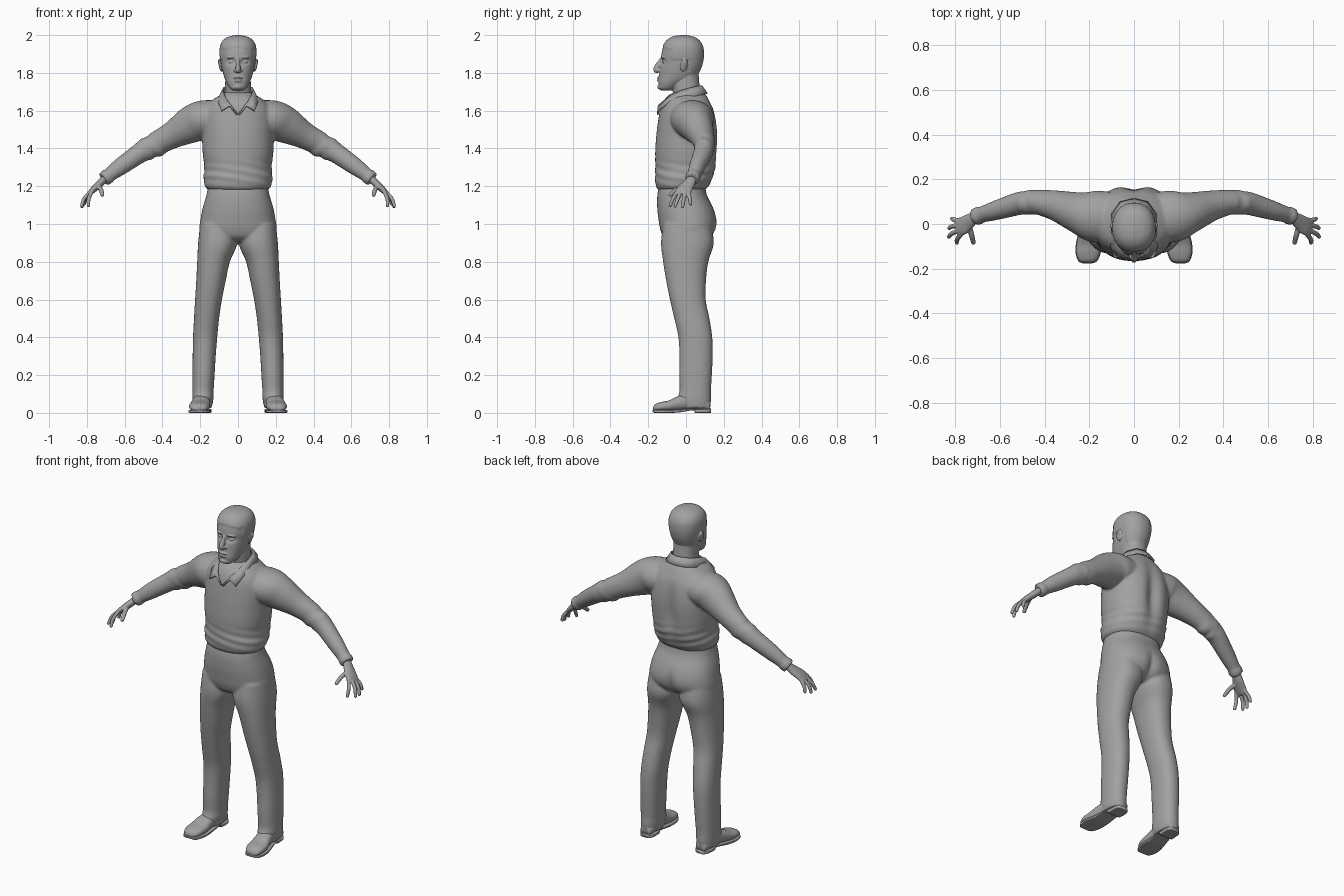
import bpy, bmesh, math
from mathutils import Vector, Matrix

grey = bpy.data.materials.new("plain_grey")
grey.diffuse_color = (0.36, 0.36, 0.36, 1)


def spline(rows, n=6):
    """Smoothly resample rows of numbers."""
    out = []
    for i in range(len(rows) - 1):
        a, b, c, d = (rows[max(0, min(len(rows) - 1, i + k))] for k in (-1, 0, 1, 2))
        for s in range(n):
            t = s / n
            out.append([q + 0.5 * t * (r - p + t * (2 * p - 5 * q + 4 * r - e + t * (3 * (q - r) + e - p)))
                        for p, q, r, e in zip(a, b, c, d)])
    return out + [list(rows[-1])]


def oval(center, u, v, p=2.0, seg=48):
    pts = []
    for k in range(seg):
        c, s = math.cos(k * math.tau / seg), math.sin(k * math.tau / seg)
        pts.append(center + u * math.copysign(abs(c) ** (2 / p), c) + v * math.copysign(abs(s) ** (2 / p), s))
    return pts


def skin(bm, rings, side=1, warp=None):
    """Closed surface through a stack of rings."""
    vs = []
    for ring in rings:
        pts = [warp(q) if warp else q for q in ring]
        vs.append([bm.verts.new((q.x * side, q.y, q.z)) for q in pts])
    n = len(vs[0])
    for a, b in zip(vs, vs[1:]):
        for k in range(n):
            bm.faces.new((a[k], a[(k + 1) % n], b[(k + 1) % n], b[k]))
    bm.faces.new(vs[0])
    bm.faces.new(vs[-1])


def column(bm, rows, side=1, p=2.2, warp=None, seg=48):
    """Rows: z, x low, x high, y front, y back."""
    skin(bm, [oval(Vector(((a + b) / 2, (f + k) / 2, z)), Vector(((b - a) / 2, 0, 0)),
                   Vector((0, (k - f) / 2, 0)), p, seg) for z, a, b, f, k in spline(rows)], side, warp)


def limb(bm, rows, side=1, n=6, seg=24):
    """Rows: x, y, z, radius along y, radius across."""
    rows = spline(rows, n)
    pts = [Vector(r[:3]) for r in rows]
    rings = []
    for i, r in enumerate(rows):
        t = (pts[min(i + 1, len(pts) - 1)] - pts[max(i - 1, 0)]).normalized()
        u = Vector((0, 1, 0)) - t * t.y
        u.normalize()
        rings.append(oval(pts[i], u * r[3], t.cross(u) * r[4], 2, seg))
    skin(bm, rings, side)


def finger(bm, pts, r, side):
    """Tapered digit with a rounded tip."""
    rows = [(*q, r, r) for q in pts]
    tip, d = Vector(pts[-1]), (Vector(pts[-1]) - Vector(pts[-2])).normalized()
    rows[-1] = (*(tip - d * r * 0.8), r * 0.85, r * 0.85)
    rows += [(*(tip - d * r * 0.2), r * 0.55, r * 0.55), (*tip, r * 0.15, r * 0.15)]
    limb(bm, rows, side, 4, 12)


def ball(bm, loc, size, rot=(0, 0, 0)):
    m = Matrix.Translation(loc)
    for ang, ax in zip(rot, "XYZ"):
        m = m @ Matrix.Rotation(ang, 4, ax)
    bmesh.ops.create_uvsphere(bm, u_segments=24, v_segments=16, radius=1, matrix=m @ Matrix.Diagonal((*size, 1)))


def finish(name, bm, voxel=0, smooth=0):
    bmesh.ops.recalc_face_normals(bm, faces=bm.faces)
    me = bpy.data.meshes.new(name)
    bm.to_mesh(me)
    bm.free()
    me.materials.append(grey)
    ob = bpy.data.objects.new(name, me)
    bpy.context.collection.objects.link(ob)
    for f in me.polygons:
        f.use_smooth = True
    if voxel:
        m = ob.modifiers.new("blend", 'REMESH')
        m.mode, m.voxel_size, m.use_smooth_shade = 'VOXEL', voxel, True
        m = ob.modifiers.new("soften", 'SMOOTH')
        m.factor, m.iterations = 0.5, smooth
    return ob


def bump(d, w):
    return math.exp(-(d / w) ** 2)


# Sweater: torso and sleeves blended together
def cloth(q):
    q = q.copy()
    if q.y > 0.03:
        q.y -= 0.028 * bump(q.x, 0.04) * bump(q.z - 1.42, 0.16)
    fold = bump(q.z - 1.27, 0.06) * math.sin(q.z * 130 + q.x * 22 + q.y * 14) * 0.005
    q.x *= 1 + fold * 4
    q.y *= 1 + fold * 4
    return q


bm = bmesh.new()
torso = [(1.18, .155, -.145, .10), (1.195, .172, -.157, .118), (1.22, .18, -.163, .135), (1.26, .182, -.164, .15),
         (1.30, .178, -.162, .163), (1.38, .187, -.163, .17), (1.46, .19, -.158, .174), (1.53, .19, -.15, .168),
         (1.60, .18, -.138, .152), (1.645, .15, -.122, .13), (1.68, .10, -.095, .11), (1.70, .07, -.06, .09)]
column(bm, [(z, -h, h, f, b) for z, h, f, b in torso], warp=cloth, seg=72)
sleeve = [(.08, .03, 1.56, .11, .09), (.18, .035, 1.555, .115, .10), (.25, .052, 1.525, .092, .098),
          (.34, .08, 1.475, .07, .074), (.41, .095, 1.437, .058, .065), (.435, .097, 1.42, .055, .068),
          (.46, .097, 1.41, .056, .058), (.485, .095, 1.396, .052, .062), (.52, .09, 1.375, .051, .053),
          (.62, .06, 1.305, .043, .046), (.68, .042, 1.26, .036, .037), (.69, .039, 1.252, .040, .041),
          (.712, .031, 1.236, .038, .039)]
for s in (1, -1):
    limb(bm, sleeve, s, seg=36)
finish("sweater", bm, 0.007, 6)


# Trousers: hips and two legs
def seat(q):
    q = q.copy()
    if q.y > 0.02:
        q.y -= 0.018 * bump(q.x, 0.025) * bump(q.z - 0.97, 0.07)
    return q


bm = bmesh.new()
hips = [(1.21, .155, -.14, .10), (1.15, .168, -.152, .112), (1.08, .188, -.152, .147), (1.02, .199, -.145, .164),
        (.97, .205, -.136, .158), (.93, .195, -.118, .13), (.905, .15, -.08, .09)]
column(bm, [(z, -h, h, f, b) for z, h, f, b in hips], p=2.3, warp=seat, seg=72)
leg = [(1.0, .012, .2, -.12, .13), (.9, .003, .211, -.132, .147), (.8, .043, .216, -.121, .118),
       (.7, .065, .221, -.105, .106), (.6, .085, .227, -.085, .104), (.5, .1, .233, -.062, .124),
       (.4, .11, .238, -.04, .139), (.3, .118, .24, -.035, .141), (.2, .124, .241, -.036, .137),
       (.12, .129, .241, -.034, .132), (.08, .13, .241, -.044, .133), (.05, .134, .239, -.04, .131),
       (.025, .14, .235, -.035, .129)]
for s in (1, -1):
    column(bm, leg, s, p=2.25)
finish("trousers", bm, 0.007, 5)

# Shoes with flat soles and raised arches: y, centre x, half width, bottom, top
upper = [(-.174, .208, .018, .012, .03), (-.163, .207, .04, .008, .046), (-.13, .205, .053, .008, .058),
         (-.09, .202, .055, .008, .066), (-.05, .198, .05, .01, .085), (0, .192, .045, .015, .1),
         (.05, .187, .042, .015, .1), (.1, .185, .042, .01, .09), (.128, .185, .03, .01, .06)]
sole = [(-.177, .208, .018, .006, .014), (-.166, .207, .042, 0, .016), (-.13, .205, .056, 0, .016),
        (-.09, .202, .058, 0, .016), (-.04, .197, .052, .002, .018), (.02, .19, .045, .012, .022),
        (.045, .188, .044, .012, .022), (.05, .187, .044, 0, .022), (.1, .185, .044, 0, .022),
        (.122, .185, .036, 0, .022), (.132, .185, .025, 0, .022)]
for name, rows, p in (("shoe", upper, 2.3), ("sole", sole, 6)):
    for s, tag in ((1, "left"), (-1, "right")):
        bm = bmesh.new()
        skin(bm, [oval(Vector((c, y, (a + b) / 2)), Vector((h, 0, 0)), Vector((0, 0, (b - a) / 2)), p)
                  for y, c, h, a, b in spline(rows, 4)], s)
        finish(tag + "_" + name, bm)

# Hands
for s, tag in ((1, "left"), (-1, "right")):
    bm = bmesh.new()
    limb(bm, [(.685, .04, 1.255, .026, .02), (.71, .03, 1.235, .026, .02), (.735, .013, 1.21, .034, .02),
              (.765, -.008, 1.183, .041, .017), (.785, -.014, 1.163, .04, .013), (.791, -.016, 1.155, .034, .008)], s)
    for base, mid, tip in (((.772, -.045, 1.175), (.79, -.068, 1.135), (.792, -.087, 1.09)),
                           ((.78, -.026, 1.172), (.814, -.043, 1.135), (.83, -.06, 1.088)),
                           ((.782, -.004, 1.168), (.815, -.012, 1.13), (.828, -.02, 1.083)),
                           ((.778, .014, 1.168), (.806, .02, 1.135), (.816, .025, 1.098))):
        finger(bm, (base, mid, tip), .0105, s)
    finger(bm, ((.74, .0, 1.2), (.727, -.045, 1.185), (.716, -.09, 1.148)), .0125, s)
    finish(tag + "_hand", bm, 0.0035, 3)


# Head: skull with eye sockets and a raised hair cap
def face(q):
    q = q.copy()
    if q.y < -0.05:
        for x in (-.036, .036):
            q.y += 0.016 * bump(q.x - x, .022) * bump(q.z - 1.858, .015)
        q.y += 0.006 * bump(q.z - 1.735, .009) * bump(q.x, .03)
    if q.z > 1.925 + 0.012 * bump(q.x, .05) or (q.y > -.075 and q.z > 1.87) or (q.y > 0.02 and q.z > 1.79):
        q = Vector((0, -.02, 1.88)) + (q - Vector((0, -.02, 1.88))) * 1.03
    return q


bm = bmesh.new()
skull = [(1.706, .025, -.13, -.08), (1.718, .043, -.145, -.05), (1.745, .06, -.147, -.01), (1.78, .074, -.143, .05),
         (1.82, .084, -.138, .075), (1.86, .09, -.134, .088), (1.90, .095, -.13, .092), (1.94, .092, -.12, .087),
         (1.97, .077, -.1, .068), (1.988, .05, -.072, .04), (1.996, .015, -.035, .005)]
column(bm, [(z, -h, h, f, b) for z, h, f, b in skull], warp=face, seg=96)
column(bm, [(1.6, -.08, .08, -.085, .075), (1.68, -.071, .071, -.068, .076), (1.74, -.068, .068, -.075, .071),
            (1.81, -.066, .066, -.06, .065)])
limb(bm, [(0, -.122, 1.885, .008, .01), (0, -.136, 1.86, .012, .010), (0, -.152, 1.83, .017, .013),
          (0, -.153, 1.815, .019, .015), (0, -.145, 1.803, .01, .010)])
ball(bm, (0, -.142, 1.774), (.026, .011, .006))
ball(bm, (0, -.143, 1.76), (.022, .011, .007))
ball(bm, (0, -.138, 1.726), (.022, .014, .014))
for s in (1, -1):
    ball(bm, (s * .014, -.143, 1.812), (.009, .013, .008))
    ball(bm, (s * .036, -.112, 1.858), (.015, .012, .009))
    ball(bm, (s * .037, -.121, 1.882), (.024, .01, .006), (0, s * .1, s * .35))
    ball(bm, (s * .094, -.012, 1.84), (.007, .021, .034), (-.2, s * .15, s * .25))
    ball(bm, (s * .098, -.004, 1.85), (.006, .014, .022), (-.2, s * .2, s * .3))
finish("head", bm, 0.0036, 2)

# Shirt collar: folded strip with pointed front tips
bm = bmesh.new()
edge = [((0, .082, 1.732), (0, .112, 1.69)), ((.045, .072, 1.731), (.06, .098, 1.688)),
        ((.074, .03, 1.722), (.098, .045, 1.675)), ((.08, -.025, 1.706), (.105, -.04, 1.662)),
        ((.07, -.08, 1.68), (.103, -.1, 1.638)), ((.05, -.122, 1.647), (.088, -.149, 1.598)),
        ((.026, -.14, 1.612), (.045, -.146, 1.625)), ((.003, -.149, 1.582), (.006, -.151, 1.578))]
edge = [((-a[0], *a[1:]), (-b[0], *b[1:])) for a, b in edge[:0:-1]] + edge
strip = [(bm.verts.new(a), bm.verts.new(b)) for a, b in edge]
for (a, b), (c, d) in zip(strip, strip[1:]):
    bm.faces.new((a, b, d, c))
ob = finish("collar", bm)
m = ob.modifiers.new("thickness", 'SOLIDIFY')
m.thickness, m.offset = 0.008, 0
